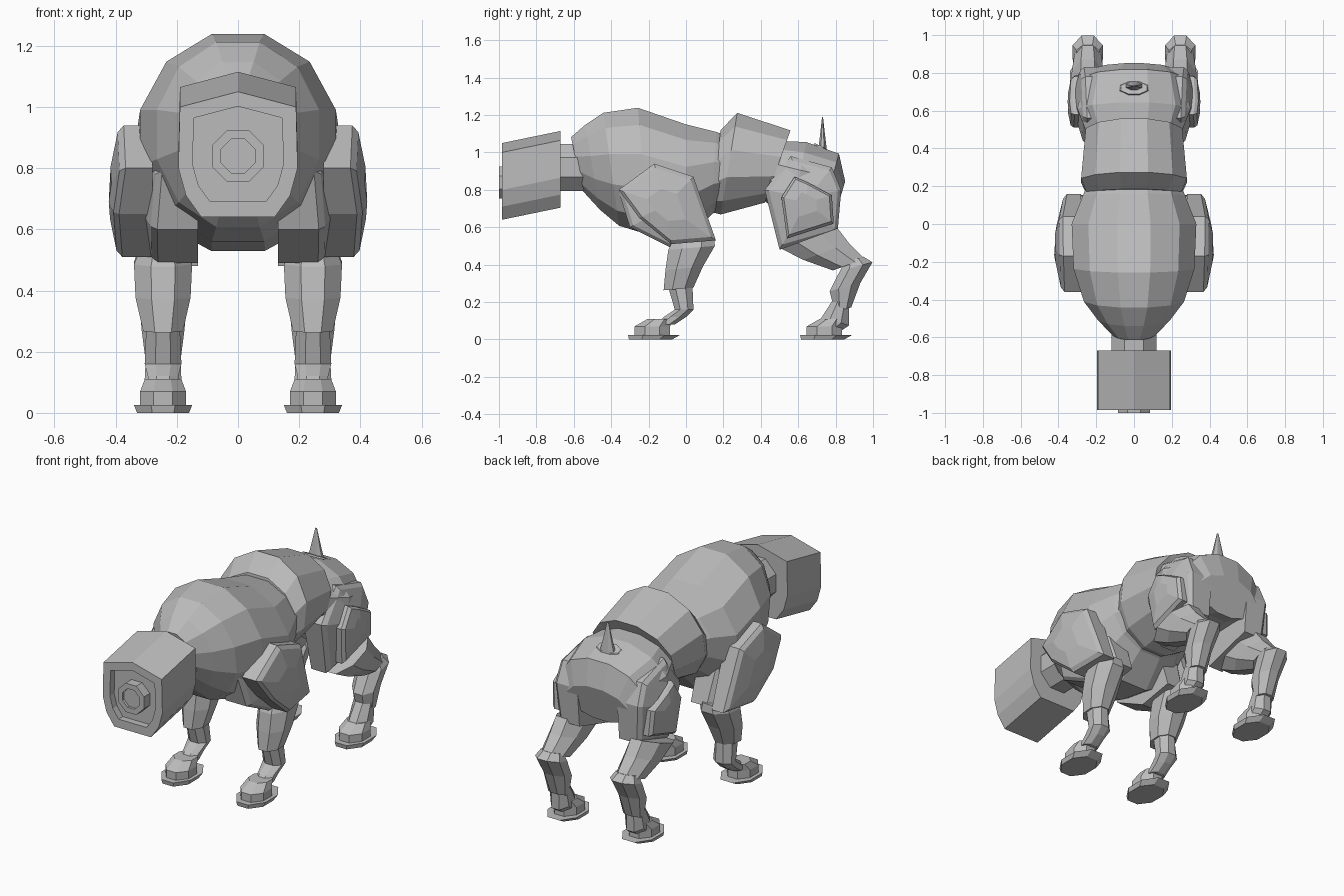
import bpy, bmesh
from math import cos, sin, pi, radians
from mathutils import Vector

cube = bpy.data.objects.get("Cube")
if cube:
    bpy.data.objects.remove(cube, do_unlink=True)

grey = (.5, .5, .5, 1)
metal = bpy.data.materials.new("plain_grey")
metal.use_nodes = True
metal.diffuse_color = grey
metal.node_tree.nodes["Principled BSDF"].inputs["Base Color"].default_value = grey

LEG_X = .245


def loft(name, rings, side=1):
    """Skin a list of equal-length rings and cap both ends."""
    bm = bmesh.new()
    loops = [[bm.verts.new((x * side, y, z)) for x, y, z in ring] for ring in rings]
    for lower, upper in zip(loops, loops[1:]):
        for i in range(len(lower)):
            bm.faces.new((lower[i - 1], lower[i], upper[i], upper[i - 1]))
    bm.faces.new(loops[0])
    bm.faces.new(loops[-1])
    bmesh.ops.recalc_face_normals(bm, faces=bm.faces)
    mesh = bpy.data.meshes.new(name)
    bm.to_mesh(mesh)
    bm.free()
    mesh.materials.append(metal)
    bpy.context.collection.objects.link(bpy.data.objects.new(name, mesh))


def pair(name, rings):
    """Build a part on the left and its mirror image on the right."""
    loft("left_" + name, rings)
    loft("right_" + name, rings, side=-1)


def section(y, z, depth, width, x=0, tilt=0, sides=8):
    """Flat-sided polygon ring, level at tilt zero and upright at ninety."""
    angles = [2 * pi * (i + .5) / sides for i in range(sides)]
    reach = .5 / cos(pi / sides)
    lean = radians(tilt)
    return [Vector((x + width * reach * cos(a),
                    y + depth * reach * sin(a) * cos(lean),
                    z + depth * reach * sin(a) * sin(lean))) for a in angles]


def body(name, slope, *rows):
    """Trunk part from rows of y, z, height, width; rings lean more away from the middle."""
    loft(name, [section(*row, tilt=90 - slope * row[0], sides=12) for row in rows])


def limb(name, tilt, *rows):
    """Pair of leg parts from rows of y, z, depth, width."""
    pair(name, [section(*row, x=LEG_X, tilt=tilt) for row in rows])


def plate(name, inner, outer, outline, slope=.2):
    """Pair of domed armour plates with a stepped border, from a y, z outline."""
    centre = sum((Vector((0, y, z)) for y, z in outline), Vector()) / len(outline)
    crest = centre + Vector((outer, 0, 0))
    back, rim, face, peak = [], [], [], []
    for y, z in outline:
        flat = Vector((0, y, z))
        edge = flat + Vector((outer - slope * (flat - centre).length, 0, 0))
        back.append(Vector((inner, y, z)))
        rim.append(edge - Vector((.015, 0, 0)))
        face.append(edge.lerp(crest, .1))
        peak.append(edge.lerp(crest, .6))
    pair(name, [back, rim, face, peak])


# Trunk
body("chest", 20,
     (-.585, .94, .29, .22),
     (-.5, .92, .46, .38),
     (-.4, .91, .61, .53),
     (-.23, .9, .68, .64),
     (0, .84, .62, .66),
     (.15, .89, .44, .54),
     (.24, .9, .36, .46))
body("waist_armour", 40,
     (.16, .9, .44, .5),
     (.23, .94, .55, .56),
     (.49, .925, .41, .51),
     (.48, .915, .3, .44))
body("hips", 20,
     (.45, .9, .33, .48),
     (.6, .85, .42, .6),
     (.77, .82, .36, .52),
     (.82, .74, .22, .4))

# Neck
loft("neck", [section(y, z=.92, depth=.25, width=.24, tilt=90) for y in (-.7, -.54)])


# Boxy head with a recessed face
def head_ring(y, scale=1, lift=0):
    half = [(.19, .15), (.195, -.05), (.17, -.14), (.12, -.21)]
    outline = [(0, .2)] + half + [(-x, z) for x, z in reversed(half)]
    return [(x * scale, y, .85 + z * scale + lift) for x, z in outline]


FACE_Y = -.985
loft("head", [head_ring(y=-.67, lift=.065),
              head_ring(y=FACE_Y),
              head_ring(y=FACE_Y, scale=.76),
              head_ring(y=FACE_Y + .04, scale=.76)])

# Round lens with a sunken middle
loft("lens", [section(y, z=.84, depth=size, width=size, tilt=90)
              for y, size in ((-.93, .17), (-1, .17), (-1, .11), (FACE_Y, .11))])

# Tail spike on a low mount
loft("tail_mount", [section(y=.72, z=.98, depth=.12, width=.22, tilt=-20),
                    section(y=.72, z=1.035, depth=.07, width=.14, tilt=-25)])
loft("tail_spike", [section(y=.73, z=z, depth=size / 2, width=size)
                    for z, size in ((1, .1), (1.08, .06), (1.19, .01))])

# Front legs
plate("shoulder_block", inner=.13, outer=.34, slope=.3,
      outline=[(-.36, .79), (-.17, .92), (.04, .85), (.14, .53), (-.08, .49), (-.3, .6)])
plate("shoulder_plate", inner=.28, outer=.435,
      outline=[(-.36, .8), (-.17, .94), (.04, .87), (.16, .53), (-.08, .51), (-.25, .65)])
limb("front_forearm", 5,
     (.04, .54, .22, .15),
     (.03, .49, .25, .19),
     (-.01, .38, .2, .18),
     (-.04, .27, .16, .13))
limb("front_ankle", 0,
     (-.03, .28, .13, .11),
     (-.01, .16, .1, .12),
     (-.06, .12, .12, .1),
     (-.11, .08, .1, .1))

# Back legs
plate("thigh", inner=.13, outer=.335, slope=.3,
      outline=[(.42, .8), (.5, .48), (.81, .57), (.83, .8), (.78, .92), (.56, .98)])
plate("thigh_plate", inner=.24, outer=.36,
      outline=[(.51, .76), (.54, .54), (.79, .62), (.78, .77), (.65, .84), (.58, .87)])
limb("back_shin", 20,
     (.66, .54, .32, .18),
     (.75, .47, .26, .17),
     (.87, .4, .18, .14))
limb("back_hock", 15,
     (.9, .43, .1, .12),
     (.91, .39, .18, .16),
     (.85, .28, .17, .14),
     (.84, .16, .09, .11))
limb("back_ankle", -20,
     (.83, .2, .09, .11),
     (.8, .1, .15, .12),
     (.77, .07, .13, .11))

# The same paw and sole under every leg
for leg, toe in (("front", -.3), ("back", .62)):
    limb(leg + "_paw", 0,
         (toe + .12, .02, .19, .15),
         (toe + .12, .07, .19, .15),
         (toe + .16, .11, .13, .12))
    limb(leg + "_sole", 0,
         (toe + .11, 0, .23, .17),
         (toe + .13, .025, .28, .19))
